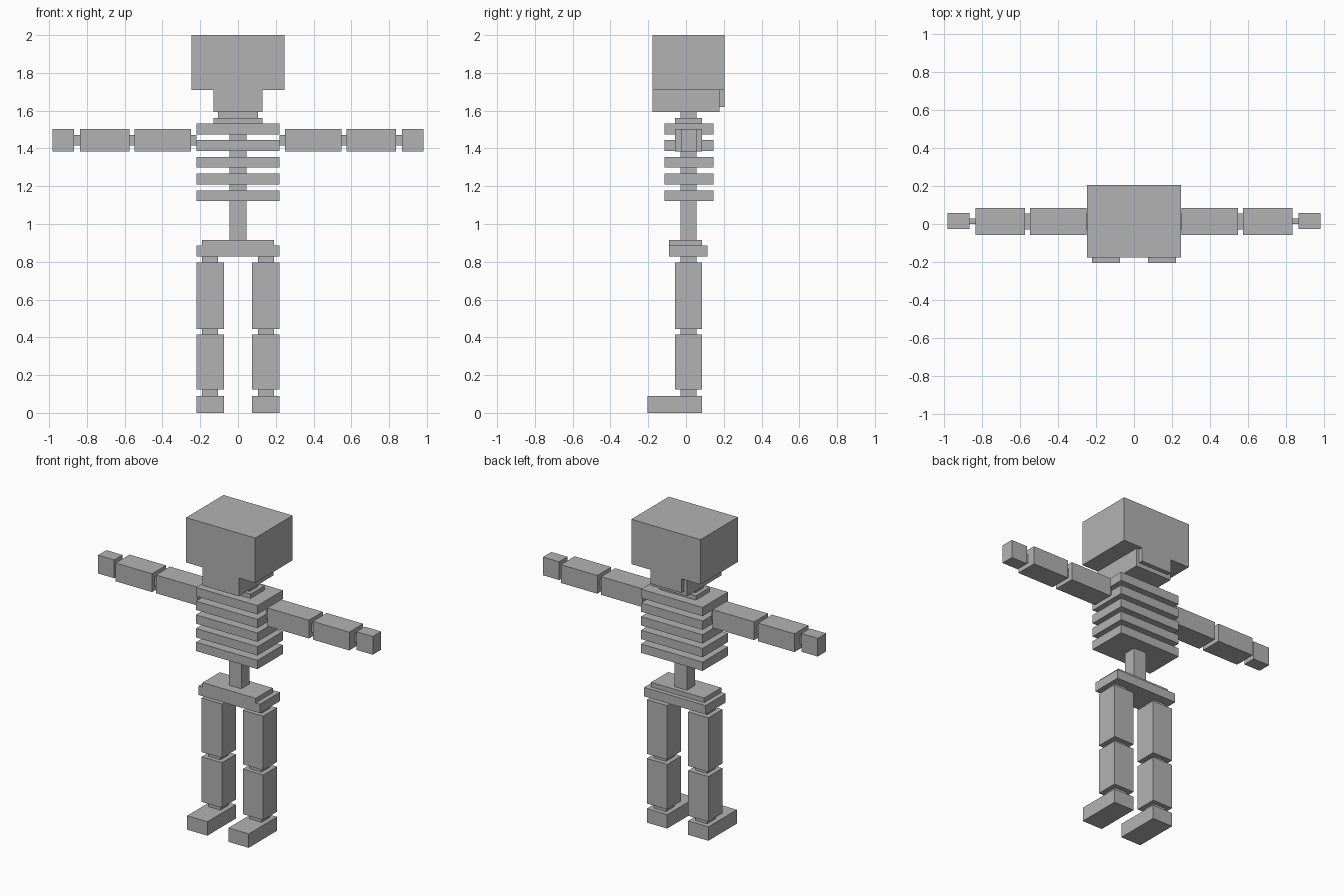
import bpy
import bmesh

if "Cube" in bpy.data.objects:
    bpy.data.objects.remove(bpy.data.objects["Cube"])

bone = bpy.data.materials.new("plain_grey")
bone.diffuse_color = (0.45, 0.45, 0.45, 1)
bone.use_nodes = True
bone.node_tree.nodes["Principled BSDF"].inputs["Base Color"].default_value = bone.diffuse_color


def box(name, x, y, z):
    """Axis-aligned block from (min, max) pairs."""
    bm = bmesh.new()
    bmesh.ops.create_cube(bm, size=1)
    for v in bm.verts:
        v.co = [r[0] if c < 0 else r[1] for c, r in zip(v.co, (x, y, z))]
    mesh = bpy.data.meshes.new(name)
    bm.to_mesh(mesh)
    bm.free()
    mesh.materials.append(bone)
    obj = bpy.data.objects.new(name, mesh)
    bpy.context.collection.objects.link(obj)
    return obj


def pair(name, x, y, z):
    """Matching blocks on both sides of the body."""
    box("left_" + name, x, y, z)
    box("right_" + name, (-x[1], -x[0]), y, z)


LIMB = (-0.057, 0.085)
JOINT = (-0.03, 0.055)

# Head
box("skull", (-0.247, 0.247), (-0.177, 0.205), (1.71, 2.0))
box("jaw", (-0.13, 0.13), (-0.177, 0.177), (1.592, 1.71))
box("skull_back", (-0.11, 0.11), (0.177, 0.205), (1.62, 1.71))

# Neck and spine
box("neck", (-0.105, 0.105), JOINT, (1.56, 1.592))
box("collar", (-0.13, 0.13), LIMB, (1.53, 1.56))
box("spine", (-0.045, 0.045), JOINT, (0.915, 1.53))

# Rib cage
for i in range(5):
    z = 1.121 + i * 0.0885
    box(f"rib_{i + 1}", (-0.22, 0.22), (-0.115, 0.145), (z, z + 0.057))

# Pelvis
box("pelvis", (-0.22, 0.22), (-0.09, 0.113), (0.827, 0.885))
box("pelvis_top", (-0.19, 0.19), (-0.09, 0.085), (0.885, 0.915))

# Arms
ARM_Z, ARM_JOINT_Z = (1.385, 1.503), (1.415, 1.471)
pair("shoulder", (0.22, 0.25), JOINT, ARM_JOINT_Z)
pair("upper_arm", (0.25, 0.547), LIMB, ARM_Z)
pair("elbow", (0.547, 0.575), JOINT, ARM_JOINT_Z)
pair("forearm", (0.575, 0.836), LIMB, ARM_Z)
pair("wrist", (0.836, 0.867), (0.0, 0.03), ARM_JOINT_Z)
pair("hand", (0.867, 0.983), (-0.027, 0.058), ARM_Z)

# Legs
LEG_X, LEG_JOINT_X = (0.075, 0.22), (0.105, 0.19)
pair("hip", LEG_JOINT_X, JOINT, (0.795, 0.827))
pair("thigh", LEG_X, LIMB, (0.445, 0.795))
pair("knee", LEG_JOINT_X, JOINT, (0.415, 0.445))
pair("shin", LEG_X, LIMB, (0.123, 0.415))
pair("ankle", LEG_JOINT_X, JOINT, (0.09, 0.123))
pair("foot", LEG_X, (-0.205, 0.085), (0.0, 0.09))
